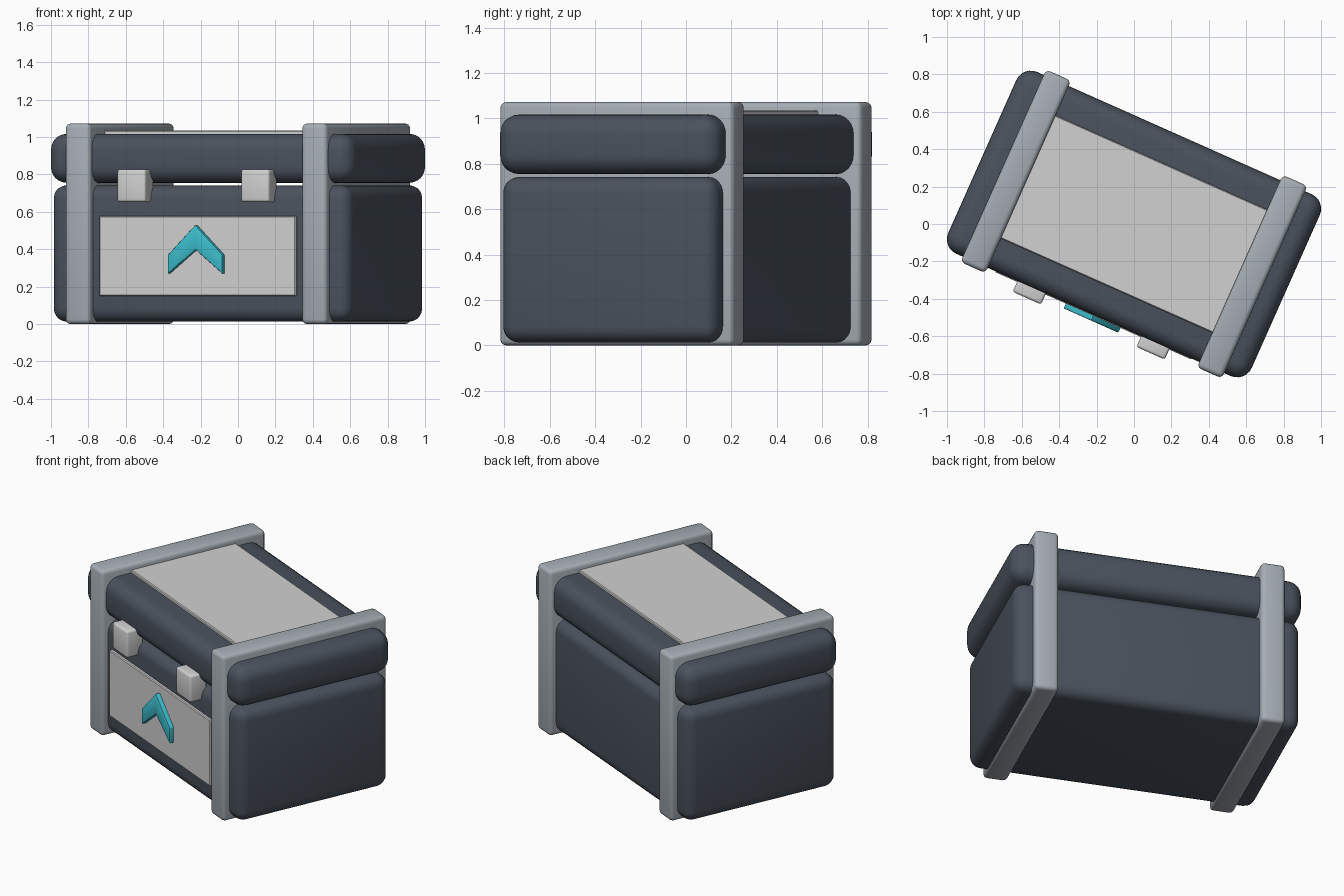
import bpy, bmesh
from math import radians
from mathutils import Matrix

cube = bpy.data.objects.get("Cube")
if cube:
    bpy.data.objects.remove(cube, do_unlink=True)

TURN = Matrix.Rotation(radians(-24), 4, 'Z')  # the whole chest stands at an angle


def material(name, rgb):
    m = bpy.data.materials.new(name)
    m.use_nodes = True
    m.diffuse_color = (*rgb, 1)
    m.node_tree.nodes["Principled BSDF"].inputs["Base Color"].default_value = (*rgb, 1)
    return m


navy = material("dark slate", (0.068, 0.084, 0.11))
steel = material("steel grey", (0.38, 0.42, 0.46))
pale = material("pale grey", (0.64, 0.64, 0.64))
teal = material("teal", (0.045, 0.50, 0.60))


def finish(name, bm, mat, bevel, segments):
    """Turn a bmesh into a bevelled, smooth-shaded object."""
    bmesh.ops.recalc_face_normals(bm, faces=bm.faces)
    bmesh.ops.bevel(bm, geom=bm.edges[:], offset=bevel, segments=segments,
                    profile=0.5, affect='EDGES', clamp_overlap=True)
    mesh = bpy.data.meshes.new(name)
    bm.to_mesh(mesh)
    bm.free()
    mesh.materials.append(mat)
    ob = bpy.data.objects.new(name, mesh)
    bpy.context.collection.objects.link(ob)
    ob.matrix_world = TURN
    bpy.ops.object.select_all(action='DESELECT')
    ob.select_set(True)
    bpy.context.view_layer.objects.active = ob
    bpy.ops.object.shade_smooth_by_angle(angle=radians(35))
    return ob


def box(name, x, y, z, mat, bevel, segments=3):
    """Rounded box from (low, high) ranges on each axis."""
    bm = bmesh.new()
    bmesh.ops.create_cube(bm, size=1)
    for v in bm.verts:
        v.co = [r[0] if c < 0 else r[1] for c, r in zip(v.co, (x, y, z))]
    return finish(name, bm, mat, bevel, segments)


# Body and lid, with a narrow gap between them
box("body", (-0.872, 0.872), (-0.518, 0.518), (0.013, 0.742), navy, 0.07, 5)
box("lid", (-0.888, 0.888), (-0.532, 0.532), (0.755, 1.017), navy, 0.085, 6)

# Bands, latches: one of each per side
for side, s in (("left", 1), ("right", -1)):
    b, l = s * 0.692, s * 0.362
    box(side + "_band", (b - 0.073, b + 0.073), (-0.563, 0.563), (0, 1.072), steel, 0.025)
    box(side + "_latch", (l - 0.083, l + 0.083), (-0.595, -0.48), (0.653, 0.827), pale, 0.014)

# Plates on the lid and the front
box("top_plate", (-0.64, 0.64), (-0.36, 0.36), (0.99, 1.035), pale, 0.005, 1)
box("front_plate", (-0.575, 0.575), (-0.537, -0.49), (0.15, 0.578), pale, 0.005, 1)

# Raised chevron on the front plate
outline = [(0, 0.53), (-0.16, 0.37), (-0.16, 0.268), (0, 0.398), (0.16, 0.268), (0.16, 0.37)]
bm = bmesh.new()
face = bm.faces.new([bm.verts.new((x, -0.525, z)) for x, z in outline])
extruded = bmesh.ops.extrude_face_region(bm, geom=[face])["geom"]
bmesh.ops.translate(bm, vec=(0, -0.04, 0),
                    verts=[g for g in extruded if isinstance(g, bmesh.types.BMVert)])
finish("chevron", bm, teal, 0.006, 2)
